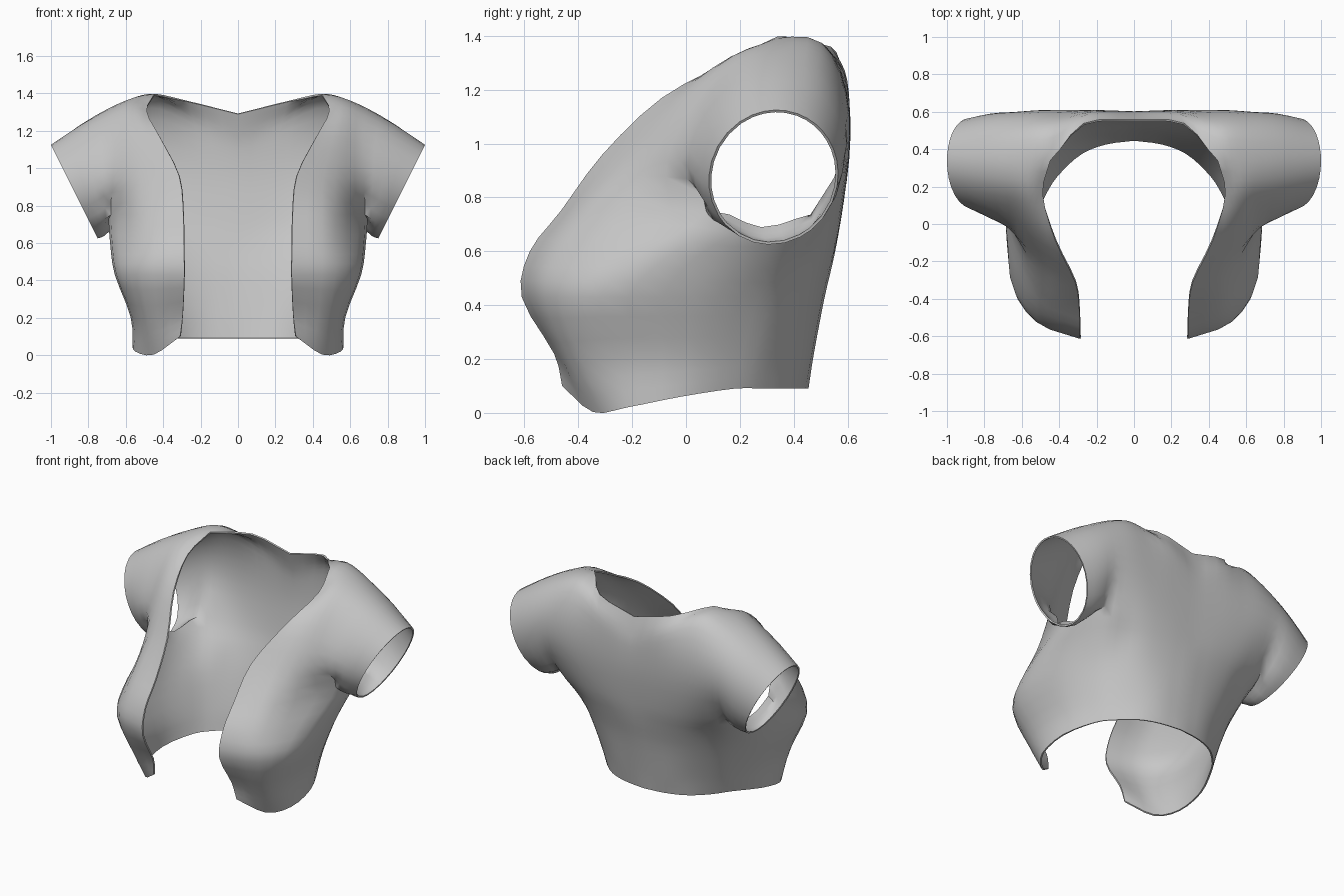
import bpy, bmesh, math
from mathutils import Vector

if "Cube" in bpy.data.objects:
    bpy.data.objects.remove(bpy.data.objects["Cube"])

N = 3          # subdivisions between guide points
UNDERARM = 4   # guide row where the armhole starts

# Guide curves of the right half, hem to shoulder
centre_back = [(0, .455, .09), (0, .475, .22), (0, .515, .43), (0, .55, .58), (0, .575, .72),
               (0, .60, .93), (0, .60, 1.10), (0, .582, 1.20), (0, .56, 1.292)]
mid_back = [(.15, .435, .09), (.16, .46, .22), (.17, .50, .43), (.18, .54, .58), (.19, .575, .72),
            (.20, .605, .94), (.21, .608, 1.14), (.24, .59, 1.27), (.27, .538, 1.36)]
neck_back = [(.28, .385, .09), (.29, .41, .22), (.32, .46, .43), (.34, .51, .58), (.36, .56, .72),
             (.39, .608, .95), (.41, .60, 1.19), (.425, .51, 1.385), (.447, .34, 1.398)]
shoulder_back = [(.39, .29, .09), (.41, .32, .22), (.44, .385, .43), (.46, .45, .58), (.49, .525, .72),
                 (.52, .603, .95), (.53, .598, 1.18), (.54, .505, 1.36), (.56, .34, 1.380)]
arm_back = [(.47, .18, .09), (.49, .21, .22), (.54, .27, .43), (.58, .36, .58), (.62, .47, .73),
            (.65, .59, .95), (.66, .585, 1.16), (.67, .485, 1.30), (.68, .33, 1.332)]
side = [(.555, -.02, .06), (.565, 0, .21), (.635, .03, .43), (.66, .14, .58), (.675, .28, .68)]
arm_front = [(.55, -.22, .02), (.565, -.26, .20), (.65, -.32, .43), (.672, -.165, .59), (.68, .075, .75),
             (.675, -.02, .94), (.66, .06, 1.14), (.67, .19, 1.29), (.68, .33, 1.332)]
mid_front = [(.45, -.345, .003), (.48, -.425, .18), (.52, -.525, .43), (.52, -.475, .59), (.52, -.345, .75),
             (.52, -.185, .95), (.55, -.02, 1.17), (.565, .175, 1.335), (.56, .34, 1.380)]
front_edge = [(.31, -.46, .10), (.295, -.49, .22), (.287, -.61, .43), (.29, -.58, .60), (.292, -.465, .75),
              (.315, -.31, .96), (.42, -.09, 1.17), (.488, .16, 1.305), (.447, .34, 1.398)]


def spline(points):
    """Smooth curve through the points, N steps per span."""
    p = [Vector(q) for q in points]
    p = [2 * p[0] - p[1]] + p + [2 * p[-1] - p[-2]]
    out = []
    for a, b, c, d in zip(p, p[1:], p[2:], p[3:]):
        for k in range(N):
            t = k / N
            out.append(.5 * (2 * b + (c - a) * t + (2 * a - 5 * b + 4 * c - d) * t * t
                             + (3 * b - a - 3 * c + d) * t ** 3))
    return out + [p[-2]]


bm = bmesh.new()


def skin(rows):
    """Quads between neighbouring rows of points."""
    vs = [[bm.verts.new(p) for p in r] for r in rows]
    for r, s in zip(vs, vs[1:]):
        for i in range(len(r) - 1):
            bm.faces.new((r[i], r[i + 1], s[i + 1], s[i]))


def cross(guides):
    """Guide curves lofted into rows."""
    return [spline(row) for row in zip(*map(spline, guides))]


# Lower body, wrapping from centre back to the front edge
back = [centre_back, mid_back, neck_back, shoulder_back, arm_back]
front = [arm_front, mid_front, front_edge]
cut = UNDERARM * N
low_cols = [spline(g)[:cut + 1] for g in back + [side] + front]
lower = [spline(row) for row in zip(*low_cols)]
skin(lower)

# Upper back and front panels, joined along the shoulder seam
upper_back = cross(back)[cut:]
upper_front = cross(front)[cut:]
nb = len(upper_back[0])
upper_back[0] = lower[-1][:nb]
upper_front[0] = lower[-1][-len(upper_front[0]):]
upper_front[-1] = upper_back[-1][2 * N:][::-1]
skin(upper_back)
skin(upper_front)

# Short sleeve from the armhole loop to a slanted cuff
loop = lower[-1][nb - 1:nb + 2 * N]
loop += [r[0] for r in upper_front[1:]]
loop += [r[-1] for r in upper_back[-2:0:-1]]
loop.append(loop[0])
cuff = []
for p in loop:
    a = math.atan2((p.z - 1.0) / .33, (p.y - .29) / .28)
    cuff.append(Vector((.875 + .125 * math.sin(a), .325 + .24 * math.cos(a) + .012 * math.sin(a),
                        .875 + .25 * math.sin(a))))
rings = []
for k in range(5):
    t = k / 4
    puff = .05 * t * (1 - t)
    rings.append([p.lerp(q, t) + Vector((0, p.y - .3, p.z - .95)).normalized() * puff
                  for p, q in zip(loop, cuff)])
skin(rings)

bmesh.ops.remove_doubles(bm, verts=bm.verts, dist=.0005)
# Relax the inner cloth so shoulder, seam and sleeve blend
inner = [v for v in bm.verts if not v.is_boundary and v.co.x > .3 and v.co.z > .85]
for _ in range(3):
    bmesh.ops.smooth_vert(bm, verts=inner, factor=.4, use_axis_x=True, use_axis_y=True, use_axis_z=True)
bmesh.ops.recalc_face_normals(bm, faces=bm.faces)
bm.faces.ensure_lookup_table()
if bm.faces[0].normal.y < 0:
    bmesh.ops.reverse_faces(bm, faces=bm.faces)

mesh = bpy.data.meshes.new("cropped_jacket")
bm.to_mesh(mesh)
bm.free()
jacket = bpy.data.objects.new("cropped_jacket", mesh)
bpy.context.collection.objects.link(jacket)

# Left half and cloth thickness
mirror = jacket.modifiers.new("mirror", 'MIRROR')
mirror.merge_threshold = .002
cloth = jacket.modifiers.new("cloth", 'SOLIDIFY')
cloth.thickness = .01
cloth.offset = -1

grey = bpy.data.materials.new("grey cloth")
grey.diffuse_color = (.57, .57, .57, 1)
grey.use_nodes = True
grey.node_tree.nodes["Principled BSDF"].inputs["Base Color"].default_value = grey.diffuse_color
mesh.materials.append(grey)

bpy.context.view_layer.objects.active = jacket
jacket.select_set(True)
bpy.ops.object.convert(target='MESH')
bpy.ops.object.shade_smooth_by_angle(angle=math.radians(60))
